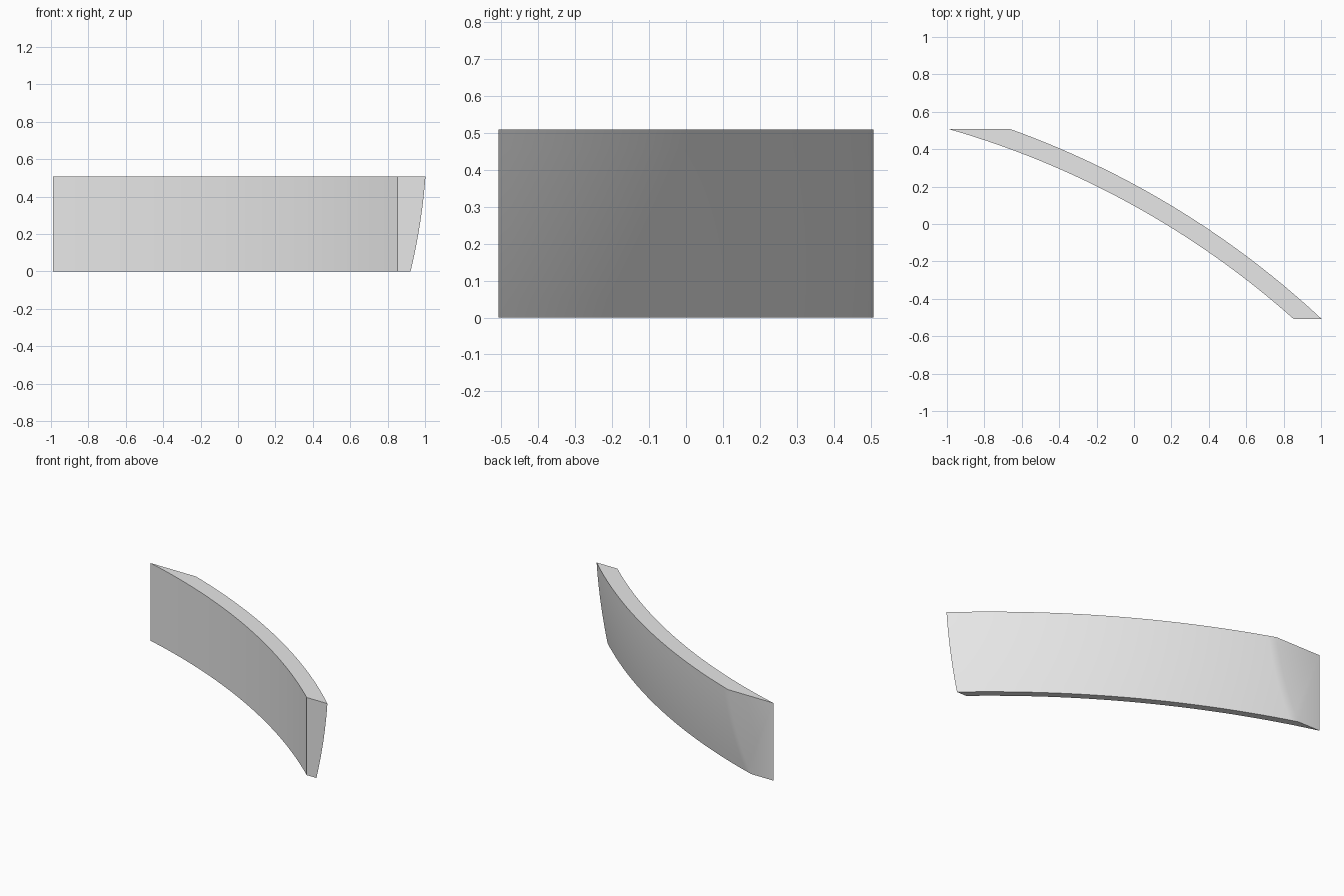
import bpy
import bmesh
from math import asin, cos, sin, radians

cube = bpy.data.objects.get("Cube")
if cube:
    bpy.data.objects.remove(cube, do_unlink=True)

CENTRE_X, CENTRE_Y = -2.296, -4.045   # axis of the curved wall
FRONT_Y, BACK_Y = -0.507, 0.507       # flat cut ends
HEIGHT = 0.508
INNER_R, FOOT_R, TOP_R = 4.736, 4.783, 4.837
BULGE = 0.007
COLUMNS, ROWS = 40, 10

grey = bpy.data.materials.new("plain_grey")
grey.use_nodes = True
colour = (0.8, 0.8, 0.8, 1)
grey.diffuse_color = colour
grey.node_tree.nodes["Principled BSDF"].inputs["Base Color"].default_value = colour

# Cross-section: upright inner face, bulging outer face that narrows to the foot
section = [(INNER_R, 0), (INNER_R, HEIGHT)]
for i in range(ROWS, -1, -1):
    t = i / ROWS
    r = FOOT_R + (TOP_R - FOOT_R) * t + BULGE * 4 * t * (1 - t)
    section.append((r, HEIGHT * t))


def arc_point(r, z, t):
    """Point on the arc of radius r, trimmed by the two flat end planes."""
    start = asin((FRONT_Y - CENTRE_Y) / r)
    end = asin((BACK_Y - CENTRE_Y) / r)
    a = start + (end - start) * t
    return (CENTRE_X + r * cos(a), CENTRE_Y + r * sin(a), z)


# Sweep the section along the arc and close both ends
bm = bmesh.new()
rings = [[bm.verts.new(arc_point(r, z, c / COLUMNS)) for r, z in section]
         for c in range(COLUMNS + 1)]
n = len(section)
for a, b in zip(rings, rings[1:]):
    for i in range(n):
        j = (i + 1) % n
        bm.faces.new((a[i], a[j], b[j], b[i]))
bm.faces.new(rings[0])
bm.faces.new(rings[-1])
bmesh.ops.recalc_face_normals(bm, faces=bm.faces)

mesh = bpy.data.meshes.new("curved_wall")
bm.to_mesh(mesh)
bm.free()
mesh.materials.append(grey)
wall = bpy.data.objects.new("curved_wall", mesh)
bpy.context.collection.objects.link(wall)

bpy.ops.object.select_all(action="DESELECT")
wall.select_set(True)
bpy.context.view_layer.objects.active = wall
bpy.ops.object.shade_smooth_by_angle(angle=radians(30))
